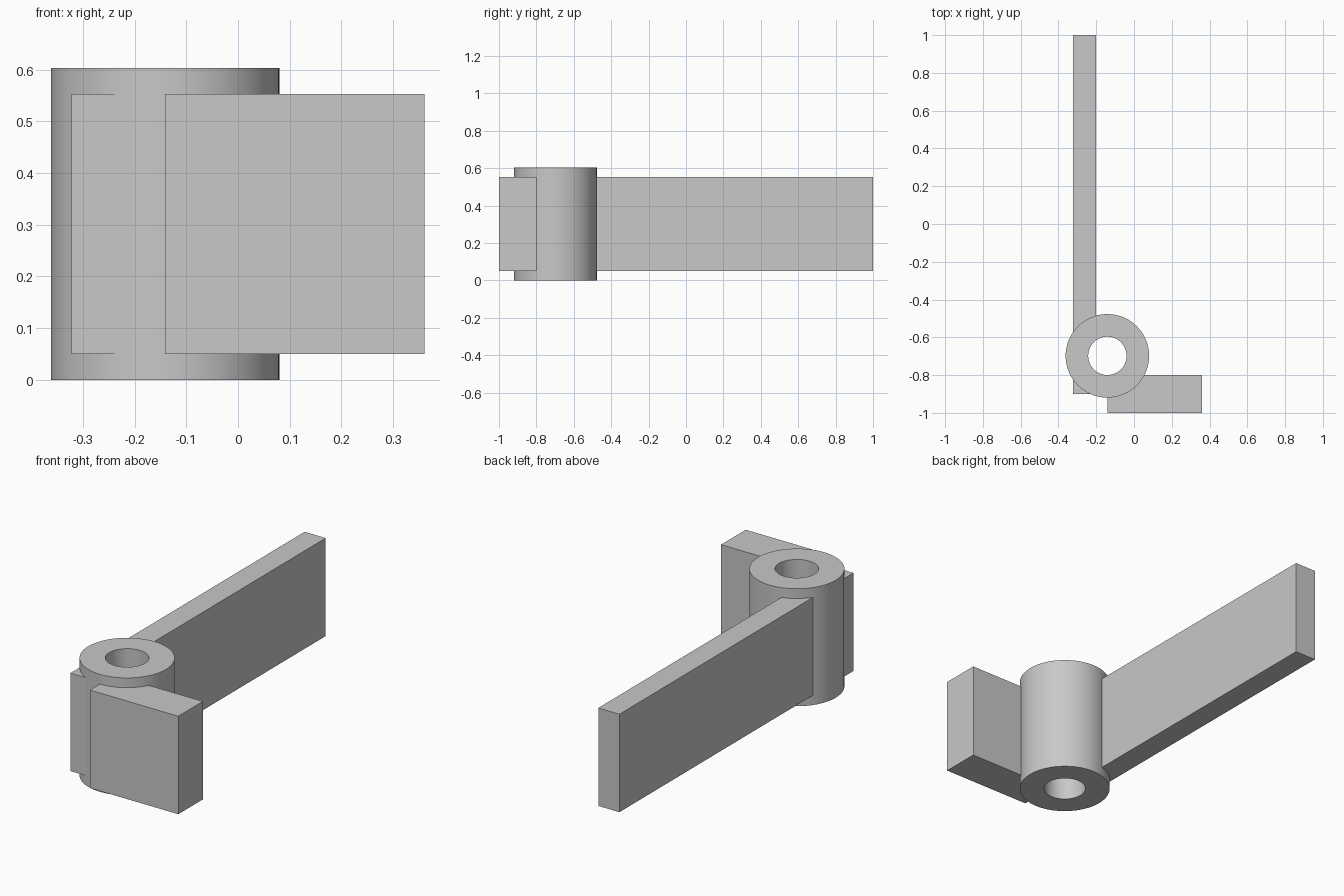
import bpy
import math

cube = bpy.data.objects.get("Cube")
if cube:
    bpy.data.objects.remove(cube, do_unlink=True)

# Plain grey metal
grey = bpy.data.materials.new("plain_grey")
grey.use_nodes = True
colour = (0.58, 0.58, 0.58, 1)
grey.diffuse_color = colour
grey.node_tree.nodes["Principled BSDF"].inputs["Base Color"].default_value = colour

HUB_X, HUB_Y = -0.141, -0.698
HUB_TOP = 0.603
BAR_BOTTOM, BAR_TOP = 0.05, 0.553


def cylinder(name, radius, bottom, top):
    bpy.ops.mesh.primitive_cylinder_add(
        vertices=96, radius=radius, depth=top - bottom,
        location=(HUB_X, HUB_Y, (bottom + top) / 2))
    obj = bpy.context.object
    obj.name = name
    obj.data.materials.append(grey)
    return obj


def bar(name, x0, x1, y0, y1):
    bpy.ops.mesh.primitive_cube_add(
        size=1, location=((x0 + x1) / 2, (y0 + y1) / 2, (BAR_BOTTOM + BAR_TOP) / 2))
    obj = bpy.context.object
    obj.name = name
    obj.scale = (x1 - x0, y1 - y0, BAR_TOP - BAR_BOTTOM)
    bpy.ops.object.transform_apply(location=False, rotation=False, scale=True)
    obj.data.materials.append(grey)
    return obj


def combine(target, other, operation):
    mod = target.modifiers.new(other.name, 'BOOLEAN')
    mod.operation = operation
    mod.solver = 'EXACT'
    mod.object = other
    bpy.context.view_layer.objects.active = target
    bpy.ops.object.modifier_apply(modifier=mod.name)
    bpy.data.objects.remove(other, do_unlink=True)


# Hub, long arm and short lug fused into one lever
lever = cylinder("hinge_lever", 0.221, 0, HUB_TOP)
combine(lever, bar("long_arm", -0.322, -0.202, -0.899, 1), 'UNION')
combine(lever, bar("short_lug", HUB_X, 0.361, -1, -0.8), 'UNION')

# Pin bore, clear through everything
combine(lever, cylinder("pin_bore", 0.1015, -0.1, HUB_TOP + 0.1), 'DIFFERENCE')

# Smooth round walls, crisp edges
bpy.ops.object.select_all(action='DESELECT')
lever.select_set(True)
bpy.context.view_layer.objects.active = lever
bpy.ops.object.shade_smooth_by_angle(angle=math.radians(20))
